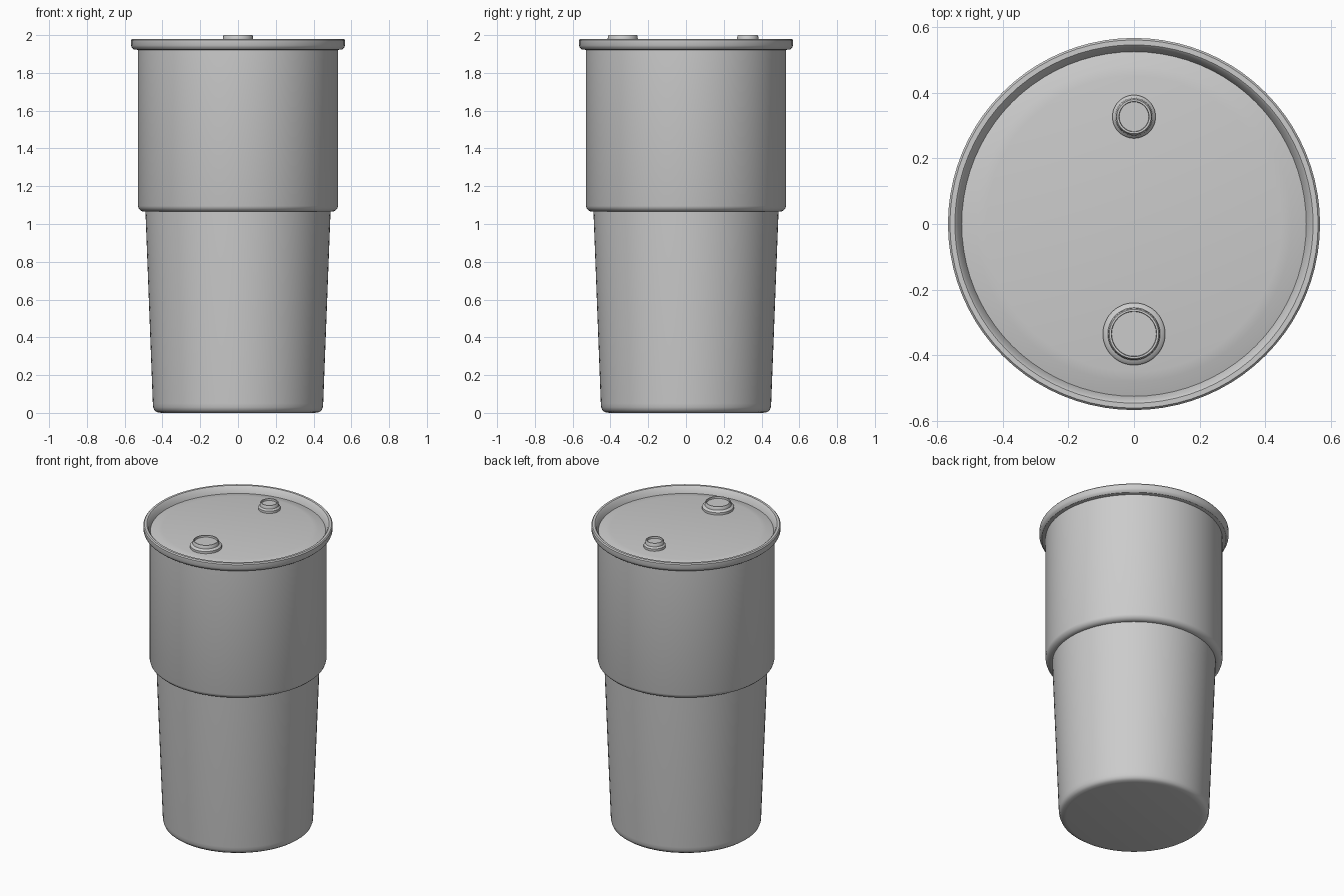
import bpy, bmesh, math

if "Cube" in bpy.data.objects:
    bpy.data.objects.remove(bpy.data.objects["Cube"])

SEG = 80

grey = bpy.data.materials.new("plain grey")
grey.diffuse_color = (0.6, 0.6, 0.6, 1)
grey.use_nodes = True
grey.node_tree.nodes["Principled BSDF"].inputs["Base Color"].default_value = grey.diffuse_color


def lathe(name, profile, centre=(0, 0), seg=SEG, angle=32):
    """Revolve (radius, z) points around a vertical axis; radius 0 closes an end."""
    bm = bmesh.new()
    rings = []
    for r, z in profile:
        if r == 0:
            rings.append([bm.verts.new((0, 0, z))] * seg)
        else:
            rings.append([bm.verts.new((r * math.cos(2 * math.pi * i / seg),
                                        r * math.sin(2 * math.pi * i / seg), z))
                          for i in range(seg)])
    for a, b in zip(rings, rings[1:]):
        for i in range(seg):
            j = (i + 1) % seg
            quad = [a[i], a[j], b[j], b[i]]
            bm.faces.new(list(dict.fromkeys(quad)))
    bmesh.ops.recalc_face_normals(bm, faces=bm.faces[:])
    mesh = bpy.data.meshes.new(name)
    bm.to_mesh(mesh)
    bm.free()
    mesh.materials.append(grey)
    ob = bpy.data.objects.new(name, mesh)
    ob.location = (centre[0], centre[1], 0)
    bpy.context.collection.objects.link(ob)
    bpy.ops.object.select_all(action='DESELECT')
    ob.select_set(True)
    bpy.context.view_layer.objects.active = ob
    bpy.ops.object.shade_smooth_by_angle(angle=math.radians(angle))
    return ob


# Drum: tapered lower half, stepped upper half, rolled rim and domed lid
lathe("drum_body", [
    (0, 0), (0.405, 0), (0.43, 0.004), (0.443, 0.014), (0.449, 0.03), (0.451, 0.05),
    (0.49, 1.065), (0.502, 1.065), (0.515, 1.071), (0.526, 1.082), (0.53, 1.095),
    (0.53, 1.922), (0.552, 1.925), (0.562, 1.934), (0.567, 1.946),
    (0.567, 1.973), (0.561, 1.98), (0.546, 1.98), (0.539, 1.974),
    (0.525, 1.936), (0.48, 1.949), (0.45, 1.954), (0, 1.954)])


# Bung caps: wide flange, narrower neck, shallow recessed top
def bung(name, y, flange, neck):
    lathe(name, [
        (flange, 1.95), (flange, 1.969), (flange - 0.005, 1.975),
        (neck + 0.003, 1.979), (neck + 0.001, 1.996), (neck - 0.002, 2.0),
        (neck - 0.008, 2.0), (neck - 0.009, 1.988), (0, 1.988)],
        centre=(0, y), seg=48)


bung("large_bung", -0.335, 0.095, 0.077)
bung("small_bung", 0.327, 0.066, 0.054)
